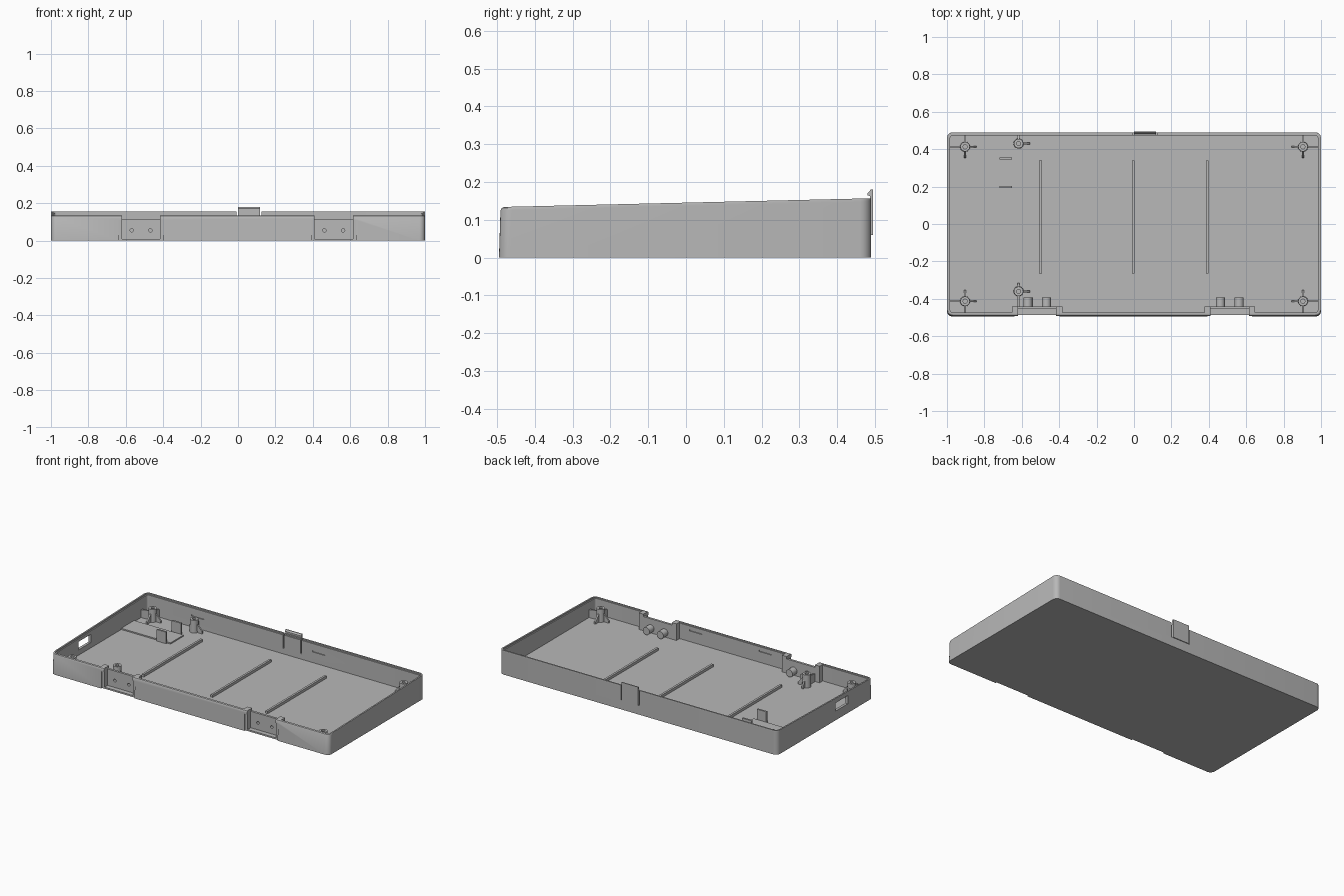
import bpy, bmesh, math
from mathutils import Matrix, Vector

if "Cube" in bpy.data.objects:
    bpy.data.objects.remove(bpy.data.objects["Cube"])

grey = bpy.data.materials.new("plain_grey")
grey.diffuse_color = (0.48, 0.48, 0.48, 1)
grey.use_nodes = True
grey.node_tree.nodes["Principled BSDF"].inputs["Base Color"].default_value = grey.diffuse_color


def make(name, bm):
    bmesh.ops.recalc_face_normals(bm, faces=bm.faces)
    me = bpy.data.meshes.new(name)
    bm.to_mesh(me)
    bm.free()
    me.materials.append(grey)
    ob = bpy.data.objects.new(name, me)
    bpy.context.collection.objects.link(ob)
    return ob


def box(name, x0, x1, y0, y1, z0, z1):
    bm = bmesh.new()
    m = Matrix.Translation(((x0 + x1) / 2, (y0 + y1) / 2, (z0 + z1) / 2))
    bmesh.ops.create_cube(bm, size=1, matrix=m @ Matrix.Diagonal((x1 - x0, y1 - y0, z1 - z0, 1)))
    return make(name, bm)


def rod_y(name, x, z, r, y0, y1):
    bm = bmesh.new()
    m = Matrix.Translation((x, (y0 + y1) / 2, z)) @ Matrix.Rotation(math.pi / 2, 4, 'X')
    bmesh.ops.create_cone(bm, cap_ends=True, segments=24, radius1=r, radius2=r, depth=y1 - y0, matrix=m)
    return make(name, bm)


def combine(target, tool, op):
    mod = target.modifiers.new("cut", 'BOOLEAN')
    mod.operation, mod.solver, mod.object = op, 'EXACT', tool
    bpy.context.view_layer.objects.active = target
    bpy.ops.object.modifier_apply(modifier=mod.name)
    bpy.data.objects.remove(tool)


def prism(bm, pts, thickness, m):
    """Extrude an x-z outline along y, then place it with matrix m."""
    a = [bm.verts.new(m @ Vector((x, -thickness / 2, z))) for x, z in pts]
    b = [bm.verts.new(m @ Vector((x, thickness / 2, z))) for x, z in pts]
    bm.faces.new(a)
    bm.faces.new(b[::-1])
    for i in range(len(pts)):
        j = (i + 1) % len(pts)
        bm.faces.new((a[i], a[j], b[j], b[i]))


# Open tray: rounded rectangle loops, rim slopes up to the back
FLOOR, N = 0.025, 6


def rim(y):
    return 0.1455 + 0.0235 * y


def loop(bm, inset, z, front=0.0, sloped=True):
    r = max(0.03 - inset, 0.006)
    hx, hy = 1 - inset, 0.49 - inset
    vs = []
    for q, (sx, sy) in enumerate(((1, 1), (-1, 1), (-1, -1), (1, -1))):
        for i in range(N + 1):
            a = math.pi / 2 * (q + i / N)
            x, y = sx * (hx - r) + r * math.cos(a), sy * (hy - r) + r * math.sin(a)
            y += front if y < 0 else 0
            vs.append(bm.verts.new((x, y, rim(y) + z if sloped else z)))
    return vs


bm = bmesh.new()
loops = [loop(bm, 0, 0, -0.005, False), loop(bm, 0, -0.009, -0.001), loop(bm, 0, -0.003, 0.002),
         loop(bm, 0.0005, 0, 0.008), loop(bm, 0.010, 0, 0.001), loop(bm, 0.010, -0.008, 0.001),
         loop(bm, 0.017, -0.008), loop(bm, 0.017, FLOOR, 0, False)]
for a, b in zip(loops, loops[1:]):
    for i in range(len(a)):
        j = (i + 1) % len(a)
        bm.faces.new((a[i], a[j], b[j], b[i]))
bm.faces.new(loops[0])
bm.faces.new(loops[-1])
tray = make("tray", bm)

# Hinge mounts in the front wall: thick block, recess, two screw holes with bosses
for cx in (-0.518, 0.512):
    combine(tray, box("mount_block", cx - 0.135, cx + 0.135, -0.48, -0.44, 0.012, 0.133), 'UNION')
    for sx in (-0.05, 0.05):
        combine(tray, rod_y("screw_boss", cx + sx, 0.055, 0.024, -0.45, -0.393), 'UNION')
    combine(tray, box("cut", cx - 0.12, cx + 0.12, -0.6, -0.486, -0.02, 0.11), 'DIFFERENCE')
    combine(tray, box("cut", cx - 0.102, cx + 0.102, -0.6, -0.455, 0.01, 0.2), 'DIFFERENCE')
    combine(tray, box("cut", cx - 0.102, cx + 0.102, -0.5, -0.42, 0.117, 0.2), 'DIFFERENCE')
    for sx in (-0.05, 0.05):
        combine(tray, rod_y("cut", cx + sx, 0.055, 0.009, -0.6, -0.41), 'DIFFERENCE')

# Port in the left wall and slots either side of the rear latch
combine(tray, box("cut", -1.1, -0.9, -0.235, -0.11, 0.06, 0.113), 'DIFFERENCE')
for x in (-0.009, 0.117):
    combine(tray, box("cut", x, x + 0.009, 0.44, 0.6, 0.06, 0.3), 'DIFFERENCE')

# Shallow catch slots inside the front and back walls
for x, y in ((-0.62, 0.473), (0.25, 0.473), (-0.24, -0.473), (0.26, -0.473)):
    combine(tray, box("cut", x - 0.045, x + 0.045, y - 0.006, y + 0.006, 0.094, 0.104), 'DIFFERENCE')

# Rear latch with an inward hook
bm = bmesh.new()
hook = [(0.495, 0.06), (0.495, 0.18), (0.489, 0.18), (0.481, 0.171), (0.481, 0.165),
        (0.487, 0.163), (0.487, 0.06)]
prism(bm, hook, 0.117, Matrix.Translation((0.0585, 0, 0)) @ Matrix.Rotation(math.pi / 2, 4, 'Z'))
for v in bm.verts:
    v.co.x = 0.0585 + (0.0585 if v.co.x > 0.0585 else -0.0585)
make("rear_latch", bm)

# Floor ribs
for x in (-0.5, -0.004, 0.392):
    box("floor_rib", x - 0.007, x + 0.007, -0.265, 0.34, FLOOR - 0.005, 0.042)

# Raised pad with two upright guide plates
box("circuit_pad", -0.985, -0.628, 0.203, 0.337, FLOOR - 0.005, 0.033)
for y in (0.198, 0.35):
    box("guide_plate", -0.72, -0.653, y - 0.006, y + 0.006, FLOOR - 0.005, 0.1)


# Hollow screw posts with tapered fins
def post(x, y, fins):
    top = 0.107
    bm = bmesh.new()
    rings = []
    for r, z in ((0.027, FLOOR - 0.003), (0.025, top), (0.011, top), (0.011, FLOOR + 0.01)):
        rings.append([bm.verts.new((x + r * math.cos(math.tau * i / 24),
                                    y + r * math.sin(math.tau * i / 24), z)) for i in range(24)])
    for a, b in zip(rings, rings[1:]):
        for i in range(24):
            j = (i + 1) % 24
            bm.faces.new((a[i], a[j], b[j], b[i]))
    bm.faces.new(rings[0])
    bm.faces.new(rings[-1])
    for deg, reach, wall in fins:
        m = Matrix.Translation((x, y, 0)) @ Matrix.Rotation(math.radians(deg), 4, 'Z')
        tip = 0.075 if wall else 0.04
        prism(bm, [(0.018, FLOOR - 0.003), (reach, FLOOR - 0.003), (reach, tip), (0.018, 0.085)], 0.01, m)
    make("screw_post", bm)


for sx in (-1, 1):
    for sy in (-1, 1):
        out_x, out_y = (0 if sx > 0 else 180), 90 * sy
        post(sx * 0.903, sy * 0.413, [(out_x, 0.085, True), (out_y, 0.065, True),
                                      (out_x + 180, 0.06, False), (-out_y, 0.06, False)])
post(-0.617, 0.43, [(0, 0.06, False), (90, 0.05, True)])
post(-0.617, -0.36, [(0, 0.06, False), (90, 0.045, False), (-90, 0.085, True)])

# Smooth round surfaces while keeping edges crisp
for ob in bpy.context.scene.objects:
    ob.select_set(True)
bpy.context.view_layer.objects.active = tray
bpy.ops.object.shade_smooth_by_angle(angle=math.radians(30))
